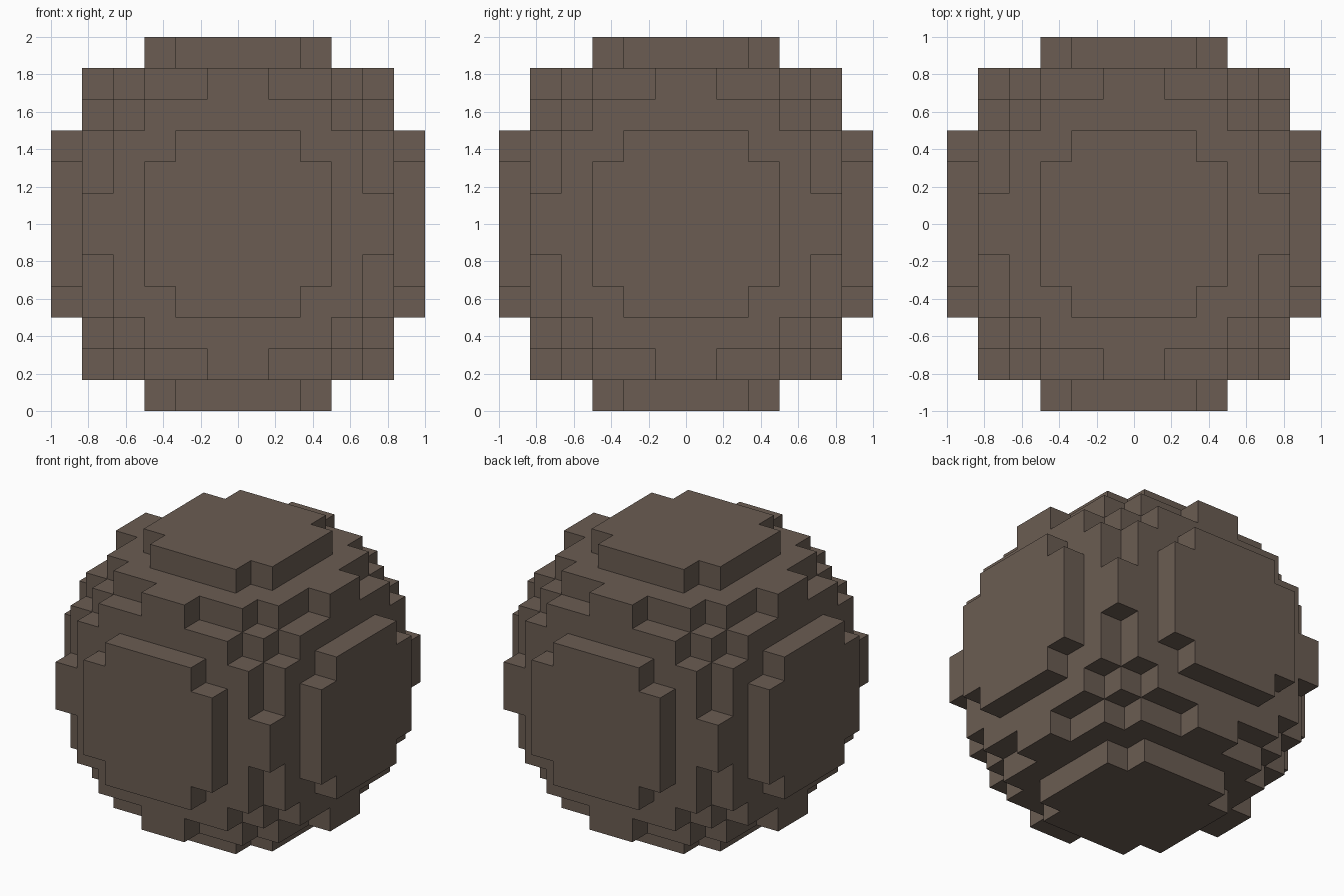
import bpy
import bmesh
from mathutils import Vector

cube = bpy.data.objects.get("Cube")
if cube:
    bpy.data.objects.remove(cube, do_unlink=True)

HALF = 6            # blocks from centre to outside
BLOCK = 1 / HALF    # block size
RADIUS = 6.45       # block centres inside this radius are solid

# Single stone-brown colour
brown = bpy.data.materials.new("stone_brown")
brown.use_nodes = True
colour = (0.145, 0.108, 0.085, 1)
brown.diffuse_color = colour
bsdf = brown.node_tree.nodes["Principled BSDF"]
bsdf.inputs["Base Color"].default_value = colour
bsdf.inputs["Roughness"].default_value = 0.9


def solid(cell):
    return sum((c + 0.5) ** 2 for c in cell) < RADIUS ** 2


# Blocky ball: one quad for every block side that faces empty space
bm = bmesh.new()
corners = {}


def corner(p):
    if p not in corners:
        corners[p] = bm.verts.new(Vector(p) * BLOCK + Vector((0, 0, 1)))
    return corners[p]


span = range(-HALF, HALF)
for cell in [(x, y, z) for x in span for y in span for z in span]:
    if not solid(cell):
        continue
    for axis in range(3):
        for side in (0, 1):
            neighbour = list(cell)
            neighbour[axis] += 1 if side else -1
            if solid(neighbour):
                continue
            quad = []
            for u, v in ((0, 0), (1, 0), (1, 1), (0, 1)):
                p = list(cell)
                p[axis] += side
                p[(axis + 1) % 3] += u
                p[(axis + 2) % 3] += v
                quad.append(corner(tuple(p)))
            bm.faces.new(quad if side else quad[::-1])

# Merge the flat areas into clean large faces
bmesh.ops.dissolve_limit(bm, angle_limit=0.01, verts=bm.verts[:], edges=bm.edges[:])

mesh = bpy.data.meshes.new("blocky_ball")
bm.to_mesh(mesh)
bm.free()
mesh.materials.append(brown)
ball = bpy.data.objects.new("blocky_ball", mesh)
bpy.context.collection.objects.link(ball)
